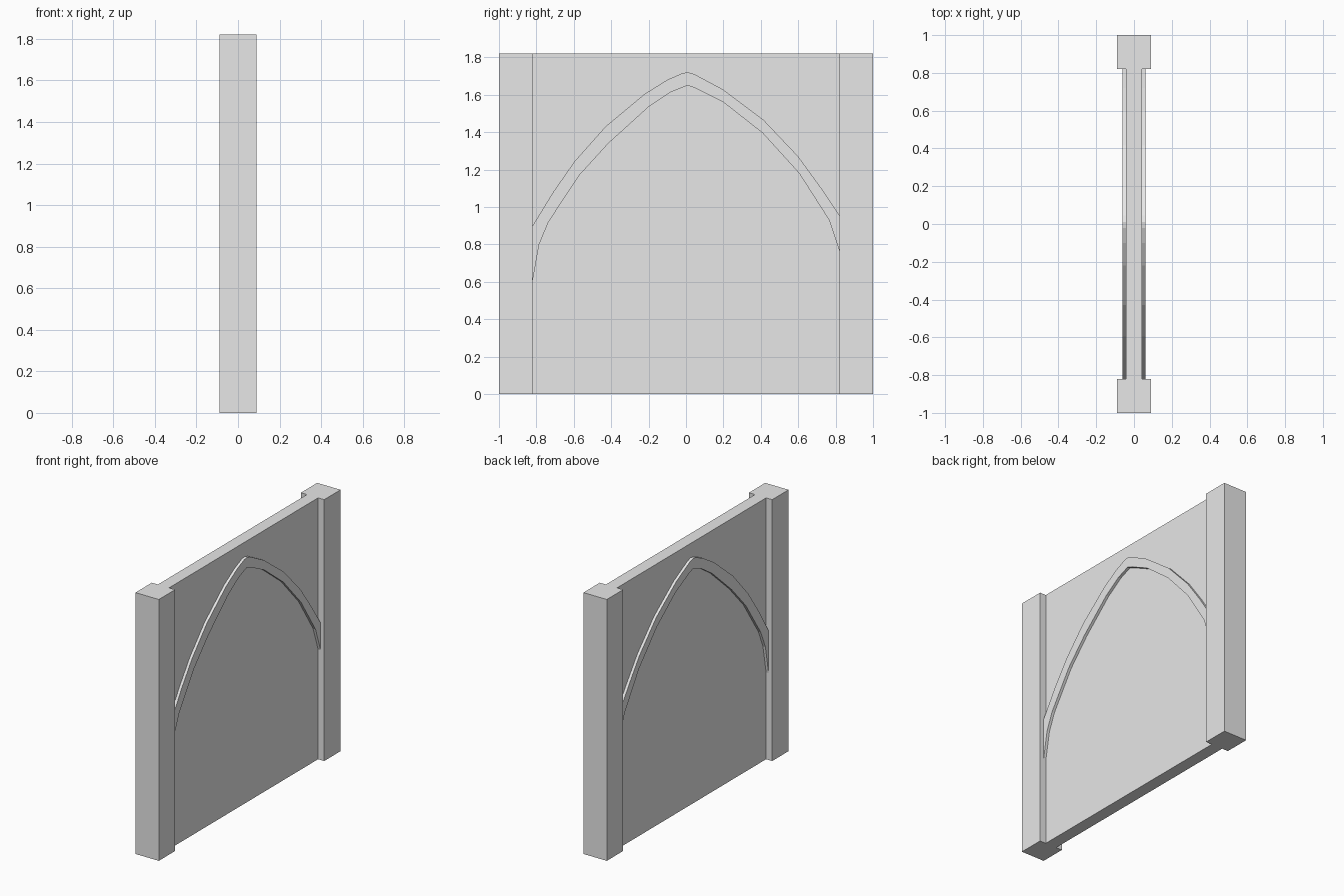
import bpy, bmesh

if "Cube" in bpy.data.objects:
    bpy.data.objects.remove(bpy.data.objects["Cube"])

PILLAR_X, WALL_X, RIB_X = 0.09, 0.043, 0.062
INNER_Y, HEIGHT = 0.82, 1.82

stone = bpy.data.materials.new("grey stone")
stone.diffuse_color = (0.8, 0.8, 0.8, 1)
stone.use_nodes = True
stone.node_tree.nodes["Principled BSDF"].inputs["Base Color"].default_value = stone.diffuse_color


def make_object(name, bm):
    bmesh.ops.recalc_face_normals(bm, faces=bm.faces)
    mesh = bpy.data.meshes.new(name)
    bm.to_mesh(mesh)
    bm.free()
    mesh.materials.append(stone)
    obj = bpy.data.objects.new(name, mesh)
    bpy.context.collection.objects.link(obj)
    return obj


# Wall panel with a thicker pillar at each end: one plan outline, extruded up
quarter = [(PILLAR_X, 1), (PILLAR_X, INNER_Y), (WALL_X, INNER_Y)]
side = quarter + [(x, -y) for x, y in reversed(quarter)]
plan = side + [(-x, y) for x, y in reversed(side)]
bm = bmesh.new()
base = bm.faces.new([bm.verts.new((x, y, 0)) for x, y in plan])
top = bmesh.ops.extrude_face_region(bm, geom=[base], use_keep_orig=True)["geom"]
bmesh.ops.translate(bm, vec=(0, 0, HEIGHT),
                    verts=[v for v in top if isinstance(v, bmesh.types.BMVert)])
make_object("wall_with_pillars", bm)

# Pointed arch rib, outer and inner curves as (y, z)
outer = [(-0.82, 0.90), (-0.71, 1.08), (-0.595, 1.245), (-0.43, 1.43),
         (-0.22, 1.605), (-0.10, 1.68), (-0.02, 1.715), (0.01, 1.72),
         (0.045, 1.71), (0.195, 1.63), (0.415, 1.465), (0.60, 1.27),
         (0.72, 1.105), (0.82, 0.955)]
inner = [(-0.82, 0.605), (-0.785, 0.80), (-0.735, 0.92), (-0.57, 1.17),
         (-0.415, 1.34), (-0.20, 1.535), (-0.08, 1.615), (0.01, 1.65),
         (0.05, 1.635), (0.20, 1.56), (0.41, 1.395), (0.605, 1.18),
         (0.765, 0.93), (0.82, 0.765)]


def arch_rib(name, s):
    """Raised band on one wall face; s is the side (+1 or -1)."""
    bm = bmesh.new()
    rows = [[bm.verts.new((s * x, y, z)) for y, z in curve]
            for x, curve in ((WALL_X, outer), (RIB_X, outer),
                             (RIB_X, inner), (WALL_X, inner))]
    for a, b in zip(rows, rows[1:]):
        for i in range(len(a) - 1):
            bm.faces.new((a[i], a[i + 1], b[i + 1], b[i]))
    # make the outward direction certain on this open band
    obj = make_object(name, bm)
    n = len(outer) - 1
    if obj.data.polygons[n].normal.x * s < 0:
        obj.data.flip_normals()
    return obj


arch_rib("right_arch_rib", 1)
arch_rib("left_arch_rib", -1)
